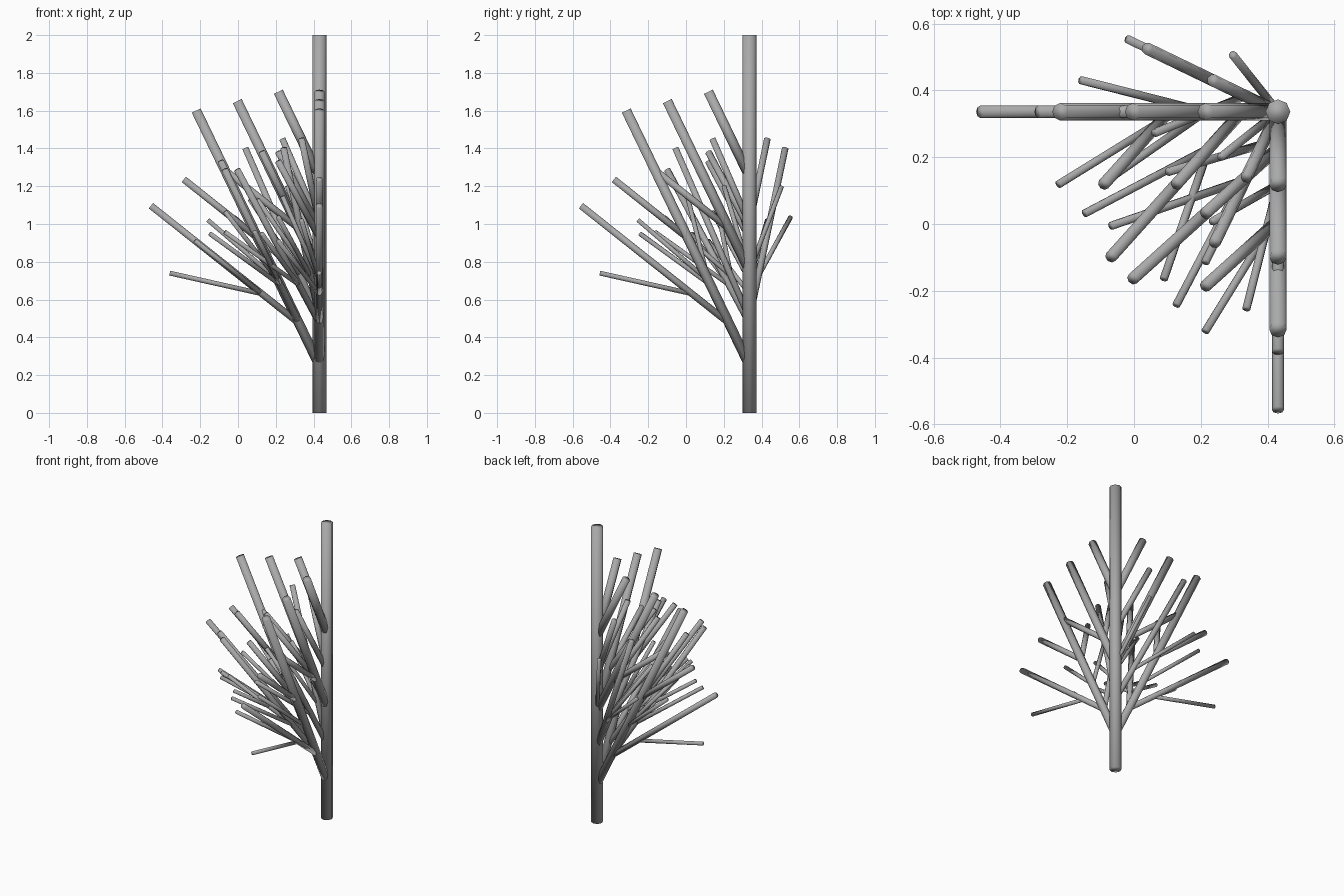
import bpy
import bmesh
from mathutils import Matrix, Vector

cube = bpy.data.objects.get("Cube")
if cube:
    bpy.data.objects.remove(cube, do_unlink=True)

UNIT = 0.5        # length of one growth segment
ANGLE = 0.45      # turn of every offshoot, in radians
RADIUS = 0.037    # trunk radius
SHRINK = 0.7      # radius factor per generation
SIDES = 8

bark = bpy.data.materials.new("grey_bark")
bark.use_nodes = True
colour = (0.4, 0.4, 0.4, 1)
bark.diffuse_color = colour
bark.node_tree.nodes["Principled BSDF"].inputs["Base Color"].default_value = colour

# Each growth point sprouts one limb to the front, one to the side, one rolled in line
TURNS = [Matrix.Rotation(ANGLE, 4, 'X'),
         Matrix.Rotation(-ANGLE, 4, 'Y'),
         Matrix.Rotation(-ANGLE, 4, 'Z')]
NAMES = ["trunk", "main_branches", "side_branches", "twigs"]
meshes = [bmesh.new() for _ in NAMES]


def grow(frame, segments, level):
    """Add one closed limb along the frame's z axis, then its offshoots."""
    length = segments * UNIT
    radius = RADIUS * SHRINK ** level
    bmesh.ops.create_cone(meshes[level], cap_ends=True, segments=SIDES,
                          radius1=radius, radius2=radius, depth=length,
                          matrix=frame @ Matrix.Translation((0, 0, length / 2)))
    for i in range(segments - 1):
        joint = frame @ Matrix.Translation((0, 0, UNIT * (i + 0.5)))
        for turn in TURNS:
            grow(joint @ turn, segments - 1 - i, level + 1)


grow(Matrix.Translation(Vector((0.431, 0.336, 0))), 4, 0)

# One object per generation of limbs
for name, bm in zip(NAMES, meshes):
    for face in bm.faces:
        face.smooth = True
    mesh = bpy.data.meshes.new(name)
    bm.to_mesh(mesh)
    bm.free()
    mesh.materials.append(bark)
    bpy.context.collection.objects.link(bpy.data.objects.new(name, mesh))
